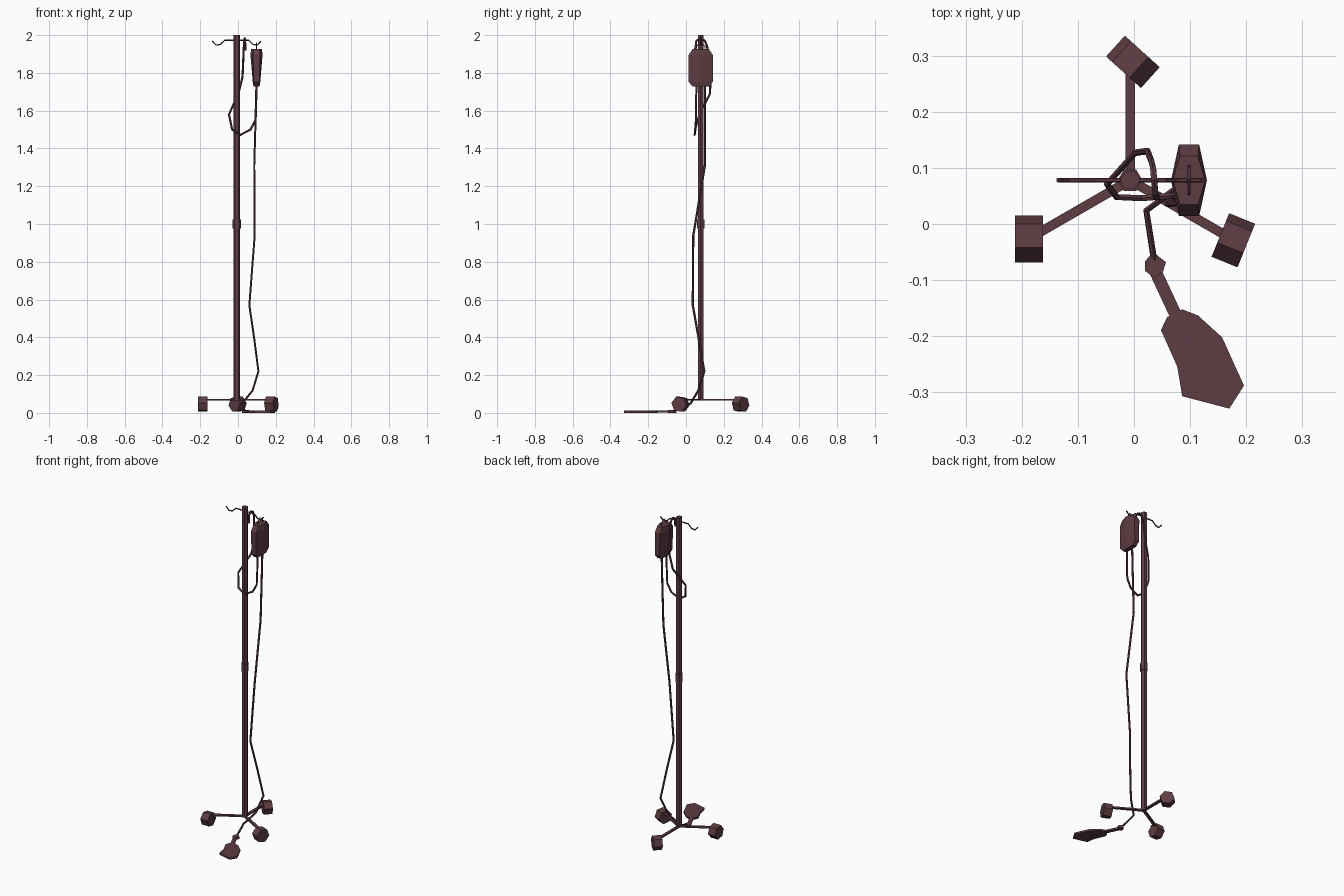
import bpy, bmesh, math
from mathutils import Matrix, Vector

if "Cube" in bpy.data.objects:
    bpy.data.objects.remove(bpy.data.objects["Cube"])

PX, PY = -0.007, 0.078      # pole axis
BX = 0.098                  # hanging bag x

mat = bpy.data.materials.new("dark_maroon")
mat.diffuse_color = (0.11, 0.045, 0.055, 1)
mat.use_nodes = True
mat.node_tree.nodes["Principled BSDF"].inputs["Base Color"].default_value = mat.diffuse_color


def finish(name, mesh):
    ob = bpy.data.objects.new(name, mesh)
    mesh.materials.clear()
    mesh.materials.append(mat)
    bpy.context.collection.objects.link(ob)
    return ob


def loft(name, rings):
    """Skin equal-length rings of points and cap both ends."""
    bm = bmesh.new()
    vs = [[bm.verts.new(p) for p in r] for r in rings]
    n = len(vs[0])
    for a, b in zip(vs, vs[1:]):
        for i in range(n):
            j = (i + 1) % n
            bm.faces.new((a[i], a[j], b[j], b[i]))
    bm.faces.new(vs[0][::-1])
    bm.faces.new(vs[-1])
    bmesh.ops.recalc_face_normals(bm, faces=bm.faces)
    me = bpy.data.meshes.new(name)
    bm.to_mesh(me)
    bm.free()
    return finish(name, me)


def ngon(r, z, n=6, c=(PX, PY)):
    return [(c[0] + r * math.cos(i * math.tau / n),
             c[1] + r * math.sin(i * math.tau / n), z) for i in range(n)]


def tube(name, pts, r):
    """Flat-shaded low-poly tube through points."""
    cu = bpy.data.curves.new(name, 'CURVE')
    cu.dimensions = '3D'
    cu.bevel_depth = r
    cu.bevel_resolution = 1
    cu.use_fill_caps = True
    sp = cu.splines.new('POLY')
    sp.points.add(len(pts) - 1)
    for p, co in zip(sp.points, pts):
        p.co = (*co, 1)
    sp.use_smooth = False
    tmp = bpy.data.objects.new(name + "_curve", cu)
    bpy.context.collection.objects.link(tmp)
    bpy.context.view_layer.update()
    me = bpy.data.meshes.new_from_object(
        tmp.evaluated_get(bpy.context.evaluated_depsgraph_get()))
    bpy.data.objects.remove(tmp)
    return finish(name, me)


def bar(name, a, b, w, h):
    """Rectangular bar from a to b, lying flat."""
    a, b = Vector(a), Vector(b)
    d = (b - a).normalized()
    s = d.cross(Vector((0, 0, 1))).normalized() * w / 2
    u = Vector((0, 0, h / 2))
    return loft(name, [[p + s + u, p - s + u, p - s - u, p + s - u] for p in (a, b)])


# Pole with collar joint
loft("pole", [ngon(0.018, 0.068), ngon(0.018, 2.0)])
loft("pole_collar", [ngon(0.022, 0.975), ngon(0.022, 1.025)])

# Three legs with hexagonal casters
casters = [("back", 90, (-0.002, 0.289), 48, 1),
           ("left", 210, (-0.187, -0.027), 0, 1),
           ("right", 330, (0.177, -0.029), -22, 1)]
for side, ang, (cx, cy), yaw, _ in casters:
    a = math.radians(ang)
    bar(side + "_leg", (PX, PY, 0.07),
        (PX + 0.22 * math.cos(a), PY + 0.22 * math.sin(a), 0.07), 0.017, 0.009)
    m = Matrix.Translation((cx, cy, 0.046)) @ Matrix.Rotation(math.radians(yaw), 4, 'Z')
    rings = []
    for x in (-0.025, 0.025):
        rings.append([m @ Vector((x, 0.0425 * math.cos(t), 0.0425 * math.sin(t)))
                      for t in (math.radians(50 + 60 * i) for i in range(6))])
    loft(side + "_caster", rings)

# Double hook crossbar
half = [(0.063, 1.973), (0.086, 1.951), (0.109, 1.947), (0.129, 1.968)]
tube("hook_bar", [(PX - x, PY, z) for x, z in half[::-1]] +
     [(PX + x, PY, z) for x, z in half], 0.004)

# Hanging bag: hexagonal section, tapering downward
def bag_ring(z, mid, end, hy):
    return [(BX + x, PY + y, z) for x, y in
            [(mid, 0), (end, hy), (-end, hy), (-mid, 0), (-end, -hy), (end, -hy)]]

loft("fluid_bag", [bag_ring(1.729, 0.016, 0.012, 0.043),
                   bag_ring(1.752, 0.020, 0.015, 0.064),
                   bag_ring(1.895, 0.032, 0.018, 0.064),
                   bag_ring(1.926, 0.029, 0.016, 0.043)])
tube("bag_loop", [(BX, PY - 0.025, 1.92), (BX, PY - 0.022, 1.942), (BX, PY, 1.958),
                  (BX, PY + 0.022, 1.942), (BX, PY + 0.025, 1.92)], 0.003)

# Spare tube looping round the pole and over the crossbar
tube("looped_tube", [
    (BX, 0.055, 1.735), (0.093, 0.052, 1.55), (0.066, 0.05, 1.50), (0.013, 0.046, 1.472),
    (-0.031, 0.048, 1.50), (-0.048, 0.071, 1.58), (0.002, 0.127, 1.69),
    (0.024, 0.13, 1.78), (0.031, 0.112, 1.94), (0.034, 0.10, 1.97), (0.036, 0.078, 1.983),
    (0.038, 0.055, 1.97), (0.04, 0.048, 1.92)], 0.006)

# Long tube down to the floor
tube("long_tube", [
    (BX, 0.10, 1.735), (0.093, 0.10, 1.55), (0.086, 0.10, 1.31), (0.088, 0.038, 0.935),
    (0.06, 0.036, 0.57), (0.085, 0.066, 0.40), (0.108, 0.097, 0.22), (0.077, 0.065, 0.118),
    (0.022, 0.024, 0.05), (0.036, -0.066, 0.009)], 0.006)

# Flat pieces lying on the floor
def slab(name, pts, z0, z1):
    loft(name, [[(x, y, z) for x, y in pts] for z in (z0, z1)])

slab("tube_connector", [(0.02, -0.066), (0.034, -0.05), (0.057, -0.068),
                        (0.052, -0.084), (0.037, -0.096), (0.02, -0.084)], 0.0, 0.015)
bar("mask_stem", (0.036, -0.08, 0.007), (0.078, -0.17, 0.007), 0.022, 0.01)
slab("mask", [(0.086, -0.152), (0.114, -0.163), (0.157, -0.202), (0.196, -0.288),
              (0.170, -0.329), (0.086, -0.307), (0.077, -0.254), (0.048, -0.189),
              (0.059, -0.166)], 0.0, 0.012)
